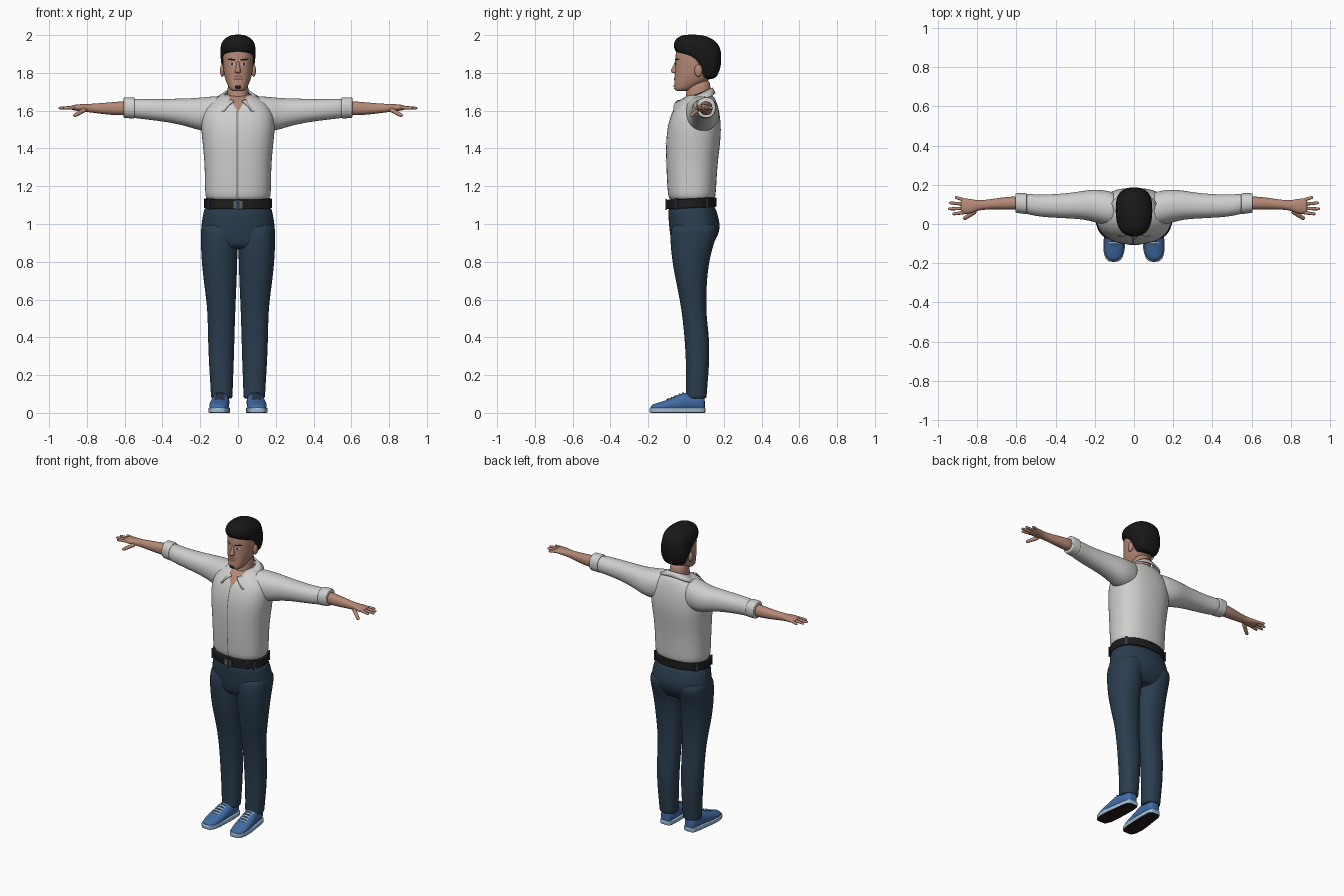
import bpy, bmesh, math
from mathutils import Vector
from mathutils.bvhtree import BVHTree

if "Cube" in bpy.data.objects:
    bpy.data.objects.remove(bpy.data.objects["Cube"], do_unlink=True)


def material(name, *rgb):
    m = bpy.data.materials.new(name)
    m.use_nodes = True
    m.diffuse_color = (*rgb, 1)
    bsdf = m.node_tree.nodes["Principled BSDF"]
    bsdf.inputs["Base Color"].default_value = (*rgb, 1)
    bsdf.inputs["Roughness"].default_value = 0.8
    return m


shirt = material("shirt white", .62, .62, .61)
seam = material("seam grey", .12, .12, .12)
denim = material("trouser navy", .024, .047, .078)
leather = material("belt black", .012, .012, .012)
hair_black = material("hair black", .009, .009, .009)
skin = material("skin", .46, .25, .18)
lip = material("lip brown", .24, .11, .085)
canvas = material("shoe blue", .055, .15, .38)
rubber = material("sole pale blue", .33, .5, .66)
tread = material("tread dark", .02, .01, .01)


def finish(name, bm, mat, mirror=False, subdiv=0, fix=True):
    """Turn a bmesh into a smooth object with the usual modifiers."""
    if fix:
        bmesh.ops.recalc_face_normals(bm, faces=bm.faces)
    mesh = bpy.data.meshes.new(name)
    bm.to_mesh(mesh)
    bm.free()
    for p in mesh.polygons:
        p.use_smooth = True
    mesh.materials.append(mat)
    obj = bpy.data.objects.new(name, mesh)
    bpy.context.scene.collection.objects.link(obj)
    if mirror:
        obj.modifiers.new("mirror", "MIRROR").use_mirror_merge = False
    if subdiv:
        sub = obj.modifiers.new("subdivision", "SUBSURF")
        sub.levels = sub.render_levels = subdiv
    return obj


def oval(u0, u1, v0, v1, a, power):
    c, s = math.cos(a), math.sin(a)
    e = 2 / power
    return ((u0 + u1) / 2 + (u1 - u0) / 2 * math.copysign(abs(c) ** e, c),
            (v0 + v1) / 2 + (v1 - v0) / 2 * math.copysign(abs(s) ** e, s))


def loft(name, rows, mat, axis="z", power=2.2, sides=20, mirror=False, tilt=0):
    """Skin oval sections; each row is position, then two extents per cross axis."""
    bm = bmesh.new()
    rings = []
    for t, *ext in rows:
        ring = []
        for i in range(sides):
            u, v = oval(*ext, math.tau * (i + .5) / sides, power)
            co = {"x": (t, u, v), "y": (u, t, v), "z": (u, v, t + tilt * v)}[axis]
            ring.append(bm.verts.new(co))
        rings.append(ring)
    for lo, hi in zip(rings, rings[1:]):
        for i in range(sides):
            j = (i + 1) % sides
            bm.faces.new((lo[i], lo[j], hi[j], hi[i]))
    bm.faces.new(rings[0])
    bm.faces.new(rings[-1])
    return finish(name, bm, mat, mirror, 2)


def sym(rows):
    """Rows of height, half width, front, back become full extents."""
    return [(z, -r, r, f, b) for z, r, f, b in rows]


def decal(name, quad, mat, target, down=False, mirror=False, lift=.003, n=8):
    """Thin patch laid on a surface, cast from the front or from above."""
    bpy.context.view_layer.update()
    tree = BVHTree.FromObject(target, bpy.context.evaluated_depsgraph_get())
    a, b, c, d = [Vector(q) for q in quad]
    ray = Vector((0, 0, -1)) if down else Vector((0, 1, 0))
    bm = bmesh.new()
    grid = {}
    for i in range(n + 1):
        for j in range(n + 1):
            p = a.lerp(b, i / n).lerp(d.lerp(c, i / n), j / n)
            start = Vector((p.x, p.y, 1)) if down else Vector((p.x, -1, p.y))
            hit = tree.ray_cast(start, ray)[0]
            if hit:
                grid[i, j] = bm.verts.new(hit - ray * lift)
    for i in range(n):
        for j in range(n):
            keys = [(i, j), (i + 1, j), (i + 1, j + 1), (i, j + 1)]
            if all(k in grid for k in keys):
                f = bm.faces.new([grid[k] for k in keys])
                f.normal_update()
                if f.normal.dot(ray) > 0:
                    f.normal_flip()
    return finish(name, bm, mat, mirror, fix=False)


def blob(name, loc, size, mat, mirror=False):
    bm = bmesh.new()
    bmesh.ops.create_uvsphere(bm, u_segments=16, v_segments=10, radius=1)
    bmesh.ops.scale(bm, vec=size, verts=bm.verts)
    bmesh.ops.translate(bm, vec=loc, verts=bm.verts)
    return finish(name, bm, mat, mirror)


def finger(name, base, tip, r):
    base, tip = Vector(base), Vector(tip)
    way = tip - base
    bm = bmesh.new()
    bmesh.ops.create_cone(bm, cap_ends=True, segments=8, radius1=r, radius2=r * .75, depth=way.length)
    bmesh.ops.rotate(bm, matrix=way.to_track_quat("Z", "Y").to_matrix(), verts=bm.verts)
    bmesh.ops.translate(bm, vec=(base + tip) / 2, verts=bm.verts)
    ends = [e for e in bm.edges if len(e.link_faces) == 2 and min(len(f.verts) for f in e.link_faces) == 4
            and max(len(f.verts) for f in e.link_faces) == 4]
    bmesh.ops.subdivide_edges(bm, edges=ends, cuts=3)
    return finish(name, bm, skin, True, 1)


def box(name, loc, size, turn, mat):
    bm = bmesh.new()
    bmesh.ops.create_cube(bm, size=1)
    bmesh.ops.scale(bm, vec=size, verts=bm.verts)
    obj = finish(name, bm, mat)
    for p in obj.data.polygons:
        p.use_smooth = False
    obj.location = loc
    obj.rotation_euler.z = turn


# Shirt body, sleeves and rolled cuffs
torso = loft("shirt_body", sym([
    (1.115, .168, -.088, .15), (1.15, .177, -.098, .16), (1.3, .177, -.106, .166),
    (1.42, .188, -.108, .182), (1.5, .198, -.102, .188), (1.57, .195, -.085, .182),
    (1.62, .175, -.06, .172), (1.66, .13, -.025, .157), (1.69, .08, .02, .14)]), shirt, power=2.4)
loft("sleeves", [
    (.08, -.01, .155, 1.5, 1.68), (.13, -.01, .17, 1.49, 1.677), (.19, .005, .178, 1.49, 1.671),
    (.25, .022, .172, 1.51, 1.666), (.33, .028, .158, 1.532, 1.664), (.45, .033, .15, 1.549, 1.662),
    (.53, .045, .153, 1.558, 1.664), (.57, .058, .155, 1.562, 1.664)], shirt, "x", mirror=True)
loft("sleeve_cuffs", [
    (.546, .056, .15, 1.565, 1.662), (.547, .05, .158, 1.558, 1.671), (.56, .05, .158, 1.558, 1.671),
    (.595, .056, .158, 1.56, 1.672), (.605, .057, .157, 1.561, 1.671), (.606, .064, .15, 1.57, 1.662)],
    shirt, "x", mirror=True)
decal("placket_seam", [(-.007, 1.14), (-.002, 1.14), (-.002, 1.6), (-.007, 1.6)], seam, torso, n=24)
decal("open_neckline", [(0, 1.592), (0, 1.592), (.055, 1.685), (-.055, 1.685)], skin, torso, n=12)

# Folded collar with pointed tips
bm = bmesh.new()
prev = None
for i in range(41):
    a = .3 + (math.tau - .6) * i / 40
    f = min(a, math.tau - a)
    s, c = math.sin(a), math.cos(a)
    top = Vector((.068 * s, .062 - (.09 + .015 * c) * c, 1.685 - .035 * c))
    drop = .03 + .045 * math.exp(-((f - .8) / .25) ** 2)
    rim = Vector((.12 * s, .062 - (.14 + .05 * c) * c, top.z - drop))
    rim = top.lerp(rim, min(1, (f - .3) / .5 + .04))
    pair = bm.verts.new(top), bm.verts.new(rim)
    if prev:
        bm.faces.new((prev[0], prev[1], pair[1], pair[0]))
    prev = pair
collar = finish("collar", bm, shirt)
solid = collar.modifiers.new("thickness", "SOLIDIFY")
solid.thickness, solid.offset = .01, 0

# Forearms, hands and fingers
loft("forearms_and_hands", [
    (.57, .072, .142, 1.574, 1.652), (.64, .072, .14, 1.575, 1.648), (.7, .074, .132, 1.58, 1.642),
    (.78, .073, .12, 1.59, 1.636), (.81, .063, .123, 1.594, 1.636), (.845, .05, .13, 1.598, 1.634),
    (.875, .052, .132, 1.602, 1.63), (.885, .062, .122, 1.608, 1.626)], skin, "x", mirror=True)
for label, y, x, spread in (("index", .06, .928, .05), ("middle", .08, .952, .077),
                            ("ring", .101, .945, .108), ("little", .12, .915, .138)):
    finger(label + "_fingers", (.86, y, 1.617), (x, spread, 1.613), .0105)
finger("thumbs", (.805, .068, 1.608), (.872, .024, 1.57), .014)

# Trousers
loft("trouser_hips", sym([
    (1.12, .172, -.09, .15), (1.06, .185, -.097, .165), (1, .197, -.092, .184),
    (.94, .197, -.086, .174), (.89, .185, -.075, .14), (.865, .15, -.05, .11)]), denim)
loft("trouser_legs", [
    (1.02, .005, .196, -.07, .165), (.95, .002, .199, -.086, .17), (.87, .001, .197, -.082, .138),
    (.75, .004, .19, -.066, .114), (.6, .011, .168, -.033, .107), (.5, .015, .161, -.019, .11),
    (.4, .018, .16, -.008, .124), (.25, .022, .154, 0, .124), (.14, .027, .146, .001, .113),
    (.08, .028, .144, -.004, .11), (.075, .034, .138, .002, .104)], denim, mirror=True)

# Belt, loops and buckle
waist = (-.183, .183, -.104, .163)
inner = (-.17, .17, -.09, .15)
loft("belt", [(1.082, *inner), (1.083, *waist), (1.09, *waist), (1.126, *waist), (1.133, *waist),
              (1.134, *inner)], leather, tilt=.05)
for k in (35, 145, 215, 270, 325):
    a = math.radians(k)
    x, y = oval(*waist, a, 2.2)
    box("belt_loop", (x, y, 1.108 + .05 * y), (.014, .008, .06), a + math.pi / 2, denim)
box("belt_buckle", (0, -.103, 1.103), (.05, .008, .04), 0, seam)

# Shoes: sole, upper, tongue and laces
shape = [(-.188, .084, .122, .035), (-.175, .066, .141, .046), (-.14, .052, .153, .056),
         (-.09, .048, .153, .072), (-.04, .046, .147, .094), (0, .045, .14, .11),
         (.06, .045, .133, .11), (.092, .053, .122, .1), (.1, .064, .11, .085)]
upper = loft("shoe_uppers", [(y, a, b, .005, h) for y, a, b, h in shape], canvas, "y", mirror=True)
sole = loft("shoe_soles", [(y * 1.03, a - .004, b + .004, -.001, .029) for y, a, b, h in shape],
            rubber, "y", power=7, mirror=True)
sole.data.materials.append(tread)
for p in sole.data.polygons:
    if p.normal.z < -.7:
        p.material_index = 1
decal("shoe_tongues", [(.078, -.105), (.122, -.105), (.115, -.01), (.073, -.01)], denim, upper,
      down=True, mirror=True)
for k in range(5):
    y = -.1 + .02 * k
    decal("shoe_laces", [(.07, y), (.127, y), (.127, y + .007), (.07, y + .007)], rubber, upper,
          down=True, mirror=True, lift=.007)

# Neck, head, nose and ears
loft("neck", sym([(1.58, .06, -.015, .13), (1.66, .057, 0, .126), (1.78, .058, .005, .14)]), skin)
head = loft("head", sym([
    (1.703, .03, -.05, 0), (1.712, .043, -.062, .03), (1.735, .056, -.064, .08),
    (1.765, .068, -.062, .13), (1.8, .077, -.06, .155), (1.85, .081, -.057, .165),
    (1.9, .083, -.058, .17), (1.95, .074, -.045, .155), (1.98, .045, -.01, .11)]), skin, power=2.3)
loft("nose", sym([(1.862, .007, -.06, -.04), (1.845, .009, -.064, -.04), (1.82, .012, -.078, -.04),
                  (1.807, .018, -.083, -.04), (1.797, .014, -.068, -.04)]), skin, sides=12)
blob("ears", (.083, .066, 1.812), (.012, .021, .033), skin, True)

# Eyes, brows, mouth and beard
decal("eyes", [(.017, 1.842), (.045, 1.844), (.042, 1.853), (.021, 1.853)], shirt, head, mirror=True, lift=.002)
decal("irises", [(.027, 1.842), (.036, 1.842), (.036, 1.853), (.027, 1.853)], hair_black, head, mirror=True)
decal("eyebrows", [(.013, 1.865), (.056, 1.868), (.05, 1.877), (.014, 1.873)], hair_black, head, mirror=True)
decal("mouth", [(-.026, 1.763), (.026, 1.763), (.018, 1.773), (-.018, 1.773)], lip, head)
decal("moustache", [(-.03, 1.777), (.03, 1.777), (.016, 1.786), (-.016, 1.786)], lip, head, lift=.002)
decal("chin_beard", [(-.014, 1.714), (.014, 1.714), (.016, 1.732), (-.016, 1.732)], hair_black, head)

# Hair with a slanting hairline
loft("hair", sym([
    (1.765, .058, .07, .152), (1.79, .076, .066, .17), (1.83, .087, .045, .184), (1.865, .092, .02, .188),
    (1.893, .094, -.015, .188), (1.908, .094, -.058, .187), (1.94, .094, -.068, .18),
    (1.972, .083, -.062, .155), (1.993, .055, -.038, .115), (2.003, .025, -.005, .07)]),
    hair_black, power=2.4)
